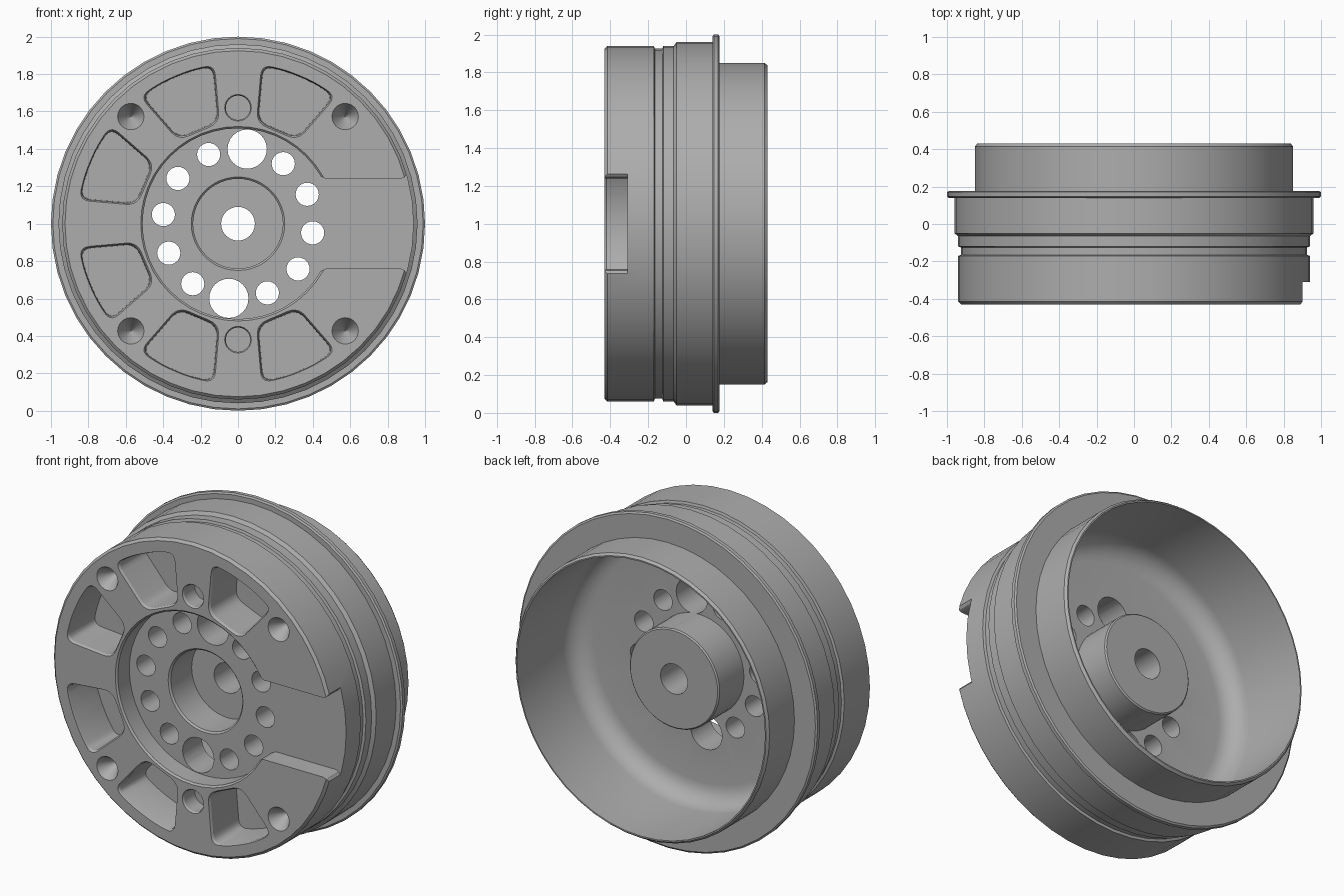
import bpy, bmesh
from math import cos, sin, pi, radians
from mathutils import Vector

if "Cube" in bpy.data.objects:
    bpy.data.objects.remove(bpy.data.objects["Cube"])

SEGMENTS = 48
FRONT = -0.43

metal = bpy.data.materials.new("grey metal")
metal.use_nodes = True
metal.diffuse_color = (0.42, 0.42, 0.42, 1)
metal.node_tree.nodes["Principled BSDF"].inputs["Base Color"].default_value = metal.diffuse_color


def make_object(name, bm):
    bmesh.ops.recalc_face_normals(bm, faces=bm.faces)
    mesh = bpy.data.meshes.new(name)
    bm.to_mesh(mesh)
    bm.free()
    mesh.materials.append(metal)
    obj = bpy.data.objects.new(name, mesh)
    bpy.context.collection.objects.link(obj)
    return obj


def bridge(bm, a, b):
    for i in range(len(a)):
        j = (i + 1) % len(a)
        bm.faces.new((a[i], a[j], b[j], b[i]))


def lathe(name, profile):
    """Turn a closed (y, radius) profile about the y axis."""
    bm = bmesh.new()
    rings = [[bm.verts.new((r * cos(2 * pi * i / SEGMENTS), y, 1 + r * sin(2 * pi * i / SEGMENTS)))
              for i in range(SEGMENTS)] for y, r in profile]
    for i, ring in enumerate(rings):
        bridge(bm, ring, rings[(i + 1) % len(rings)])
    return make_object(name, bm)


def add_prism(bm, outline, sections):
    """Loft an (x, z) outline through (y, scale) sections."""
    centre = sum(outline, Vector((0, 0))) / len(outline)
    rings = []
    for y, scale in sections:
        pts = [centre + (p - centre) * scale for p in outline]
        rings.append([bm.verts.new((p.x, y, 1 + p.y)) for p in pts])
    for a, b in zip(rings, rings[1:]):
        bridge(bm, a, b)
    bm.faces.new(rings[0])
    bm.faces.new(rings[-1])


def polar(r, degrees):
    return Vector((r * cos(radians(degrees)), r * sin(radians(degrees))))


def circle(centre, r, n=24):
    return [centre + polar(r, 360 * i / n) for i in range(n)]


def rounded(corners, r, steps=5):
    """Round every corner of a polygon."""
    out = []
    for i, p in enumerate(corners):
        a, b = corners[i - 1] - p, corners[(i + 1) % len(corners)] - p
        start = p + a.normalized() * min(r, a.length * 0.45)
        end = p + b.normalized() * min(r, b.length * 0.45)
        for k in range(steps + 1):
            t = k / steps
            out.append(start * (1 - t) ** 2 + p * 2 * t * (1 - t) + end * t ** 2)
    return out


# Turned body: outer wall, flange, rear cup, boss, bore and front recess
fillet = [(-0.005 - 0.12 * sin(t), 0.71 + 0.12 * cos(t))
          for t in [pi / 2 * k / 6 for k in range(7)]]
profile = [
    (FRONT, 0.925), (-0.415, 0.94), (-0.17, 0.94), (-0.165, 0.925), (-0.125, 0.925),
    (-0.12, 0.94), (-0.065, 0.94), (-0.05, 0.96), (0.14, 0.96), (0.14, 0.99),
    (0.147, 1.0), (0.17, 1.0), (0.177, 0.99), (0.177, 0.85), (0.415, 0.85),
    (0.43, 0.838), (0.43, 0.83)] + fillet + [
    (-0.125, 0.30), (0.107, 0.30), (0.115, 0.292), (0.115, 0.09), (-0.10, 0.09),
    (-0.10, 0.24), (-0.30, 0.24), (-0.31, 0.25), (-0.31, 0.51), (-0.42, 0.51),
    (FRONT, 0.52)]
body = lathe("wheel_body", profile)

cuts = bmesh.new()

# Six rounded pockets in the front face
for c in (67, 113, 157, 203, 247, 293):
    corners = [polar(0.86, c + a) for a in (-14.5, -5, 5, 14.5)]
    corners += [polar(0.55, c + 12.5), polar(0.55, c - 12.5)]
    add_prism(cuts, rounded(corners, 0.06),
              [(-0.45, 1.07), (-0.417, 0.97), (-0.18, 0.95)])

# Ring of twelve through holes, two of them large
for i in range(12):
    r = 0.105 if i % 6 == 0 else 0.062
    add_prism(cuts, circle(polar(0.402, 83 - 30 * i), r), [(-0.5, 1), (0.2, 1)])

# Two flat pin holes and four conical dimples
for side in (1, -1):
    add_prism(cuts, circle(Vector((0, 0.62 * side)), 0.07),
              [(-0.45, 1.2), (-0.42, 0.93), (-0.32, 0.93)])
    for x in (0.573, -0.573):
        add_prism(cuts, circle(Vector((x, 0.573 * side)), 0.07),
                  [(-0.46, 1.25), (FRONT + 0.001, 1), (-0.32, 0.02)])

# Wide slot from the recess out through one side of the rim
slot = bmesh.new()
half = [(0.30, 0.40), (0.335, 0.385), (0.42, 0.265), (0.47, 0.24), (0.87, 0.24),
        (0.89, 0.248), (0.905, 0.27), (1.1, 0.27)]
outline = [Vector(p) for p in half] + [Vector((x, -z)) for x, z in reversed(half)]
add_prism(slot, outline, [(-0.5, 1), (-0.309, 1)])

for name, bm in (("hole_cutter", cuts), ("slot_cutter", slot)):
    cutter = make_object(name, bm)
    cutter.hide_render = True
    mod = body.modifiers.new(name, "BOOLEAN")
    mod.operation = "DIFFERENCE"
    mod.solver = "EXACT"
    mod.object = cutter
    bpy.context.view_layer.objects.active = body
    bpy.ops.object.modifier_apply(modifier=mod.name)
    bpy.data.objects.remove(cutter)

# Smooth the turned surfaces and keep the machined edges sharp
bpy.ops.object.select_all(action="DESELECT")
body.select_set(True)
bpy.context.view_layer.objects.active = body
bpy.ops.object.shade_smooth_by_angle(angle=radians(25))
